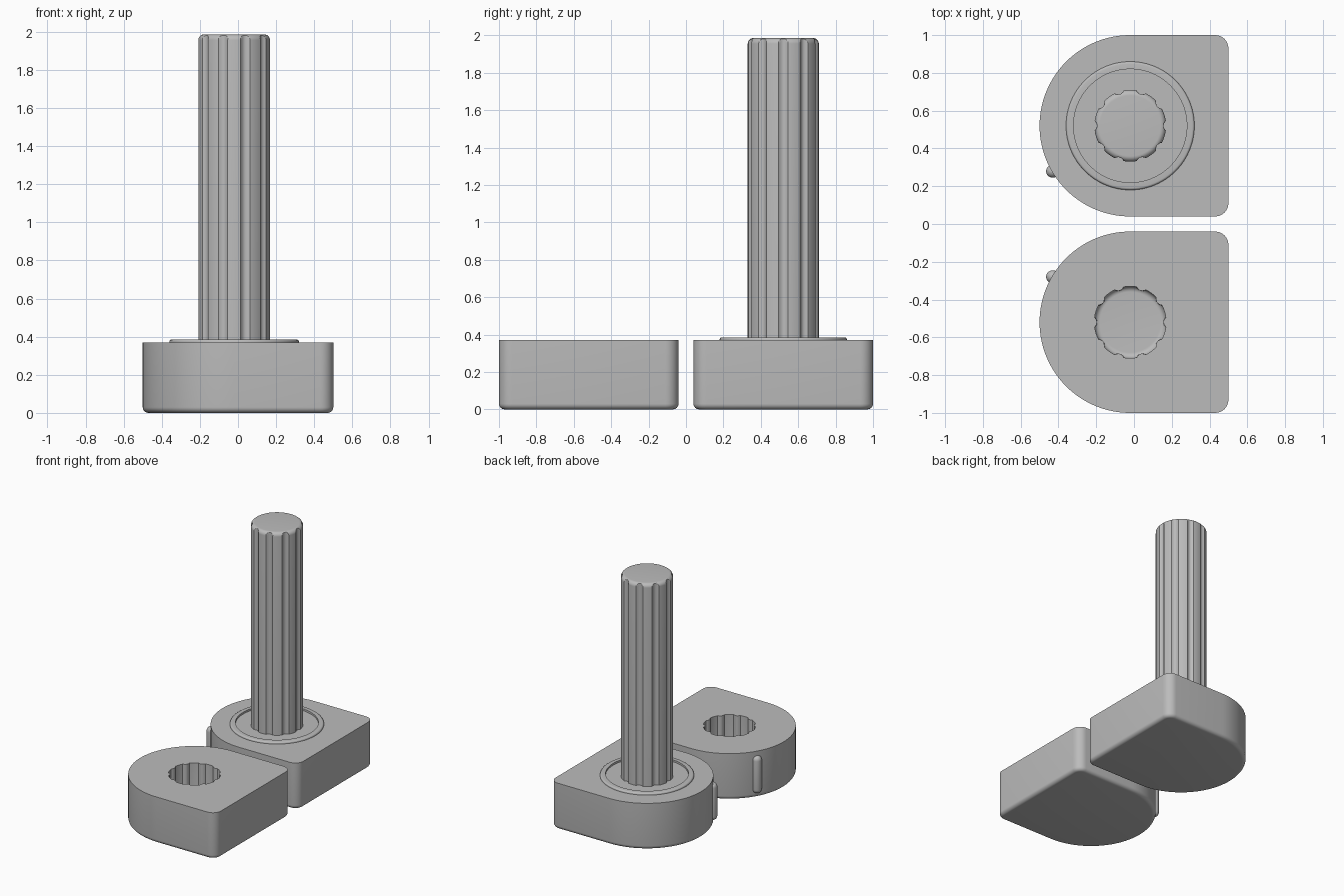
import bpy, bmesh, math

if "Cube" in bpy.data.objects:
    bpy.data.objects.remove(bpy.data.objects["Cube"])

CX, CY = -0.02, 0.52          # axis of each half (second half mirrored in y)
R_BASE, H_BASE = 0.48, 0.37
R_ROD, FLUTES = 0.19, 10

grey = bpy.data.materials.new("plain_grey")
grey.diffuse_color = (0.5, 0.5, 0.5, 1)
grey.use_nodes = True
grey.node_tree.nodes["Principled BSDF"].inputs["Base Color"].default_value = grey.diffuse_color


def loft(name, loops, closed=False, angle=30):
    """Skin a list of equal-length vertex loops; cap the ends unless closed."""
    bm = bmesh.new()
    rows = [[bm.verts.new(p) for p in loop] for loop in loops]
    pairs = list(zip(rows, rows[1:])) + ([(rows[-1], rows[0])] if closed else [])
    n = len(rows[0])
    for a, b in pairs:
        for i in range(n):
            j = (i + 1) % n
            bm.faces.new((a[i], a[j], b[j], b[i]))
    if not closed:
        bm.faces.new(rows[0][::-1])
        bm.faces.new(rows[-1])
    bmesh.ops.recalc_face_normals(bm, faces=bm.faces)
    me = bpy.data.meshes.new(name)
    bm.to_mesh(me)
    bm.free()
    me.materials.append(grey)
    ob = bpy.data.objects.new(name, me)
    bpy.context.collection.objects.link(ob)
    smooth(ob, angle)
    return ob


def smooth(ob, angle=30):
    bpy.ops.object.select_all(action='DESELECT')
    ob.select_set(True)
    bpy.context.view_layer.objects.active = ob
    bpy.ops.object.shade_smooth_by_angle(angle=math.radians(angle))


def arc(x, y, r, a0, a1, n):
    return [(x + r * math.cos(math.radians(a0 + (a1 - a0) * i / n)),
             y + r * math.sin(math.radians(a0 + (a1 - a0) * i / n))) for i in range(n + 1)]


def d_outline(cy, d):
    """D-shaped outline, inset by d."""
    c = 0.07
    return (arc(CX, cy, R_BASE - d, 90, 270, 64)
            + arc(0.5 - c, cy - R_BASE + c, c - d, -90, 0, 8)
            + arc(0.5 - c, cy + R_BASE - c, c - d, 0, 90, 8))


def base(name, cy):
    f = 0.03
    steps = [(f * (1 - math.sin(t)), f * (1 - math.cos(t)))
             for t in [math.pi / 2 * i / 6 for i in range(7)]] + [(0, H_BASE)]
    return loft(name, [[(x, y, z) for x, y in d_outline(cy, d)] for d, z in steps])


def fluted_rod(name, cy, z_end, z_tip):
    """Fluted rod with a rounded tip; flutes run out through the rounding."""
    half, depth, f = 0.135, 0.014, 0.03
    pitch = 2 * math.pi / FLUTES
    shape = []                                  # (angle, radius of fluted section)
    for k in range(FLUTES):
        for i in range(-4, 5):
            u = i / 4
            shape.append((k * pitch + u * half, R_ROD - depth * (1 - u * u)))
        for i in range(1, 6):
            shape.append((k * pitch + half + (pitch - 2 * half) * i / 6, R_ROD))
    s = 1 if z_tip > z_end else -1
    levels = [(R_ROD, z_end)]
    for i in range(9):
        t = math.pi / 2 * i / 8
        levels.append((R_ROD - f * (1 - math.cos(t)), z_tip - s * f * (1 - math.sin(t))))
    return loft(name, [[(CX + min(r, lim) * math.cos(a), cy + min(r, lim) * math.sin(a), z)
                        for a, r in shape] for lim, z in levels], angle=20)


def ring(name, cy):
    z, top, e = H_BASE - 0.02, 0.385, 0.012
    prof = [(0.30, z), (0.30, top)]
    prof += [(0.34 - e + e * math.sin(t), top - e + e * math.cos(t))
             for t in [math.pi / 2 * i / 4 for i in range(5)]] + [(0.34, z)]
    return loft(name, [[(x, y, h) for x, y in arc(CX, cy, r, 0, 360, 96)[:-1]]
                       for r, h in prof], closed=True)


def nub(name, cy, side):
    """Upright capsule half sunk in the curved wall."""
    r, lo, hi = 0.035, 0.035, 0.335
    a = math.radians(30)
    x, y = CX - R_BASE * math.cos(a) + 0.005, cy + side * R_BASE * math.sin(a)
    ts = [math.pi / 2 * i / 6 for i in range(7)]
    prof = [(max(r * math.sin(t), 0.001), lo + r - r * math.cos(t)) for t in ts]
    prof += [(max(r * math.cos(t), 0.001), hi - r + r * math.sin(t)) for t in ts]
    return loft(name, [[(px, py, z) for px, py in arc(x, y, q, 0, 360, 20)[:-1]]
                       for q, z in prof], angle=40)


# Half with the rod
base("rod_base", CY)
ring("collar_ring", CY)
fluted_rod("fluted_rod", CY, H_BASE - 0.05, 1.985)
nub("rod_base_nub", CY, -1)

# Half with the matching blind socket
socket = base("socket_base", -CY)
cutter = fluted_rod("socket_cutter", -CY, H_BASE + 0.1, 0.08)
mod = socket.modifiers.new("socket", 'BOOLEAN')
mod.operation, mod.solver, mod.object = 'DIFFERENCE', 'EXACT', cutter
bpy.context.view_layer.objects.active = socket
bpy.ops.object.modifier_apply(modifier=mod.name)
bpy.data.objects.remove(cutter, do_unlink=True)
smooth(socket)
nub("socket_base_nub", -CY, 1)
